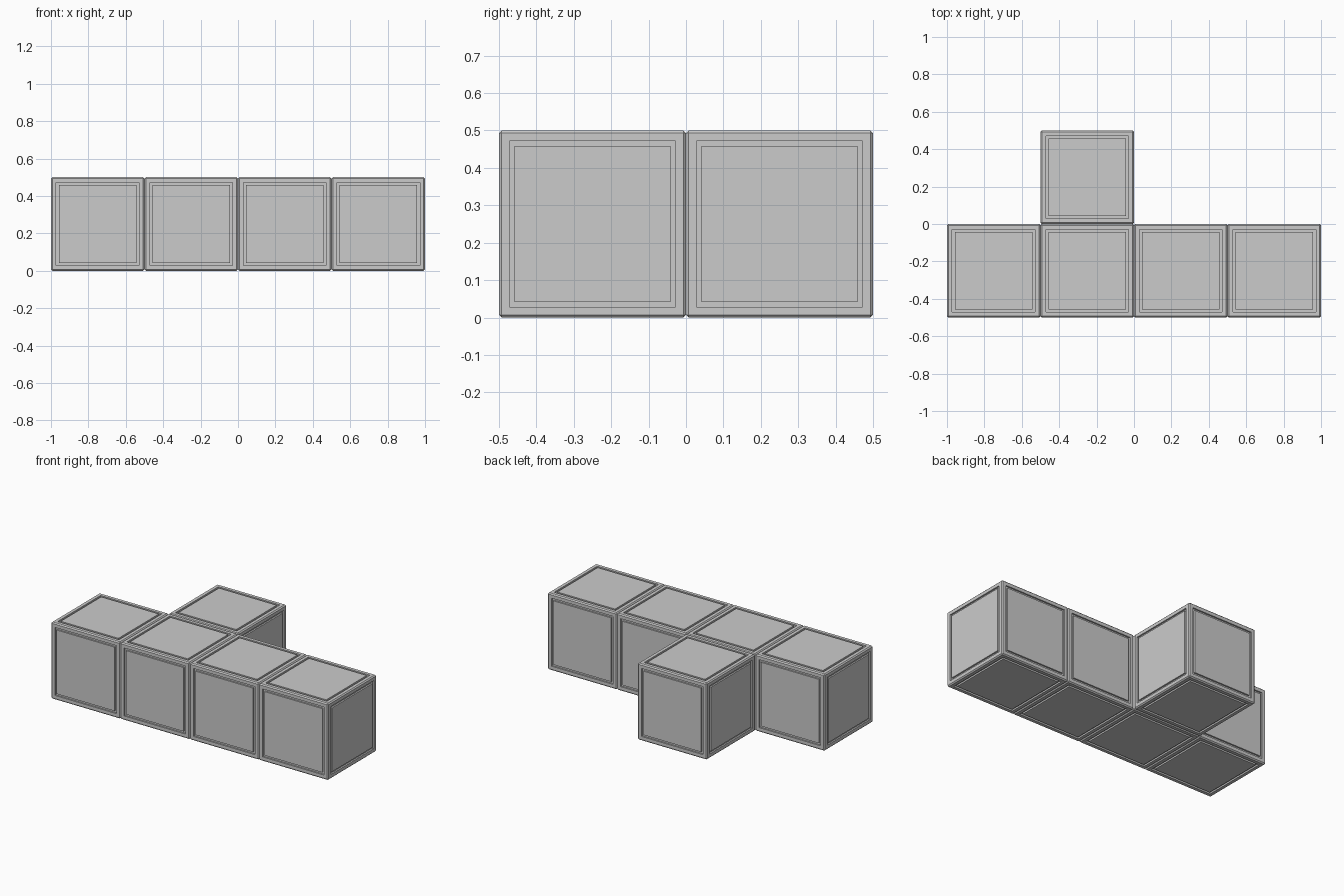
import bpy, bmesh

if "Cube" in bpy.data.objects:
    bpy.data.objects.remove(bpy.data.objects["Cube"])

SIZE, CHAMFER = 0.5, 0.007
BORDER, GROOVE, DEPTH = 0.03, 0.019, 0.01


def make_block_mesh():
    bm = bmesh.new()
    bmesh.ops.create_cube(bm, size=SIZE)
    # chamfered edges
    bmesh.ops.bevel(bm, geom=bm.edges[:], offset=CHAMFER, segments=1,
                    affect='EDGES', profile=0.5)
    # a straight-walled groove framing a flush panel on each side
    for f in [f for f in bm.faces if f.calc_area() > 0.1]:
        bmesh.ops.inset_region(bm, faces=[f], thickness=BORDER)
        ring = bmesh.ops.inset_region(bm, faces=[f], thickness=GROOVE)['faces']
        n = f.normal.copy()
        floor = bmesh.ops.extrude_face_region(bm, geom=ring)['geom']
        bmesh.ops.delete(bm, geom=ring, context='FACES_ONLY')
        bmesh.ops.translate(bm, vec=-n * DEPTH,
                            verts=[v for v in floor if isinstance(v, bmesh.types.BMVert)])
    bmesh.ops.recalc_face_normals(bm, faces=bm.faces[:])
    mesh = bpy.data.meshes.new("block")
    bm.to_mesh(mesh)
    bm.free()
    return mesh


# row of four blocks plus one behind the second
block = make_block_mesh()
spots = [(-0.75, -0.25), (-0.25, -0.25), (0.25, -0.25), (0.75, -0.25), (-0.25, 0.25)]
for i, (x, y) in enumerate(spots):
    ob = bpy.data.objects.new(f"block_{i + 1}", block)
    ob.location = (x, y, SIZE / 2)
    bpy.context.collection.objects.link(ob)
